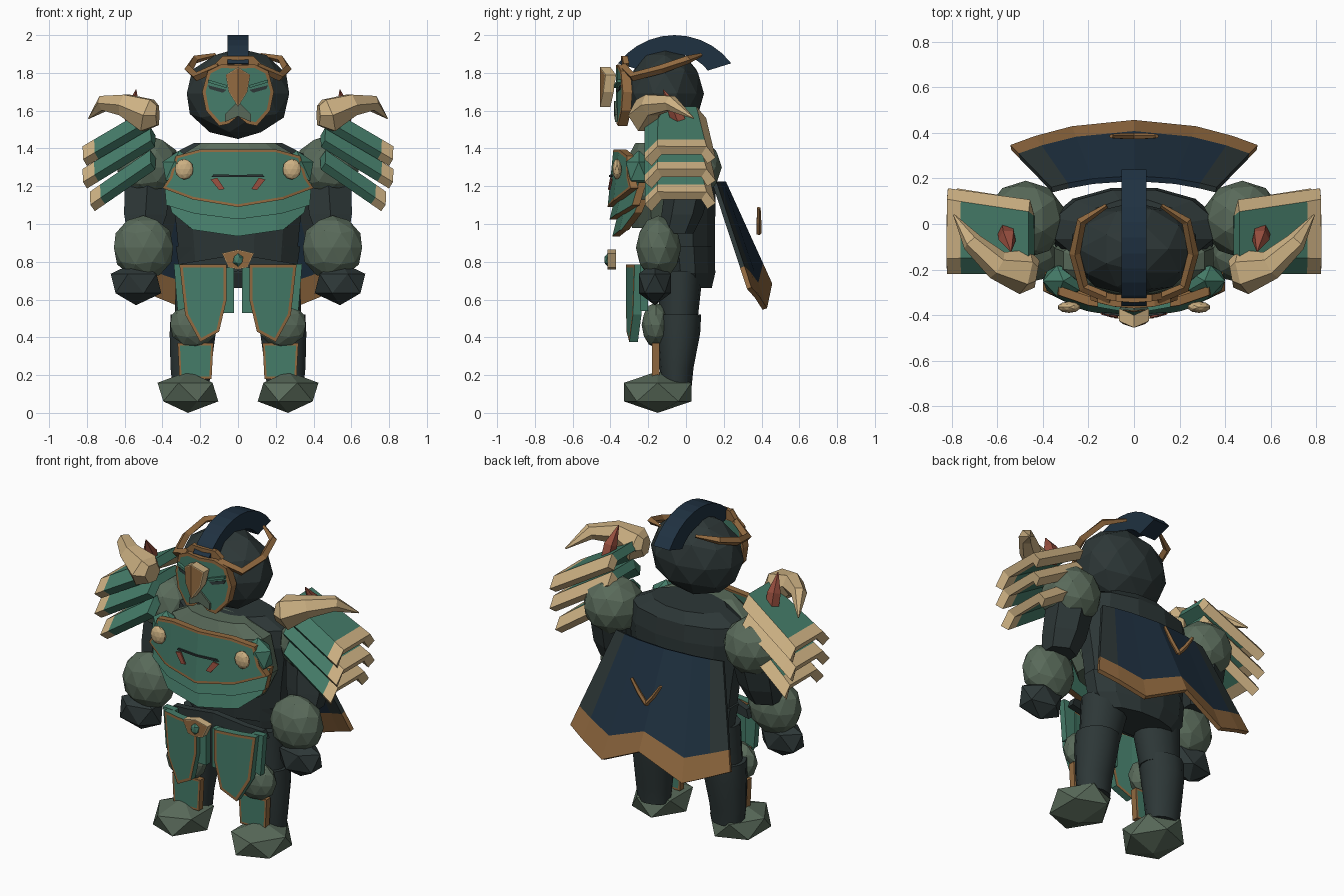
import bpy, bmesh, math
from mathutils import Vector

if "Cube" in bpy.data.objects:
    bpy.data.objects.remove(bpy.data.objects["Cube"], do_unlink=True)


def material(name, *rgb):
    lin = [((c / 255 + 0.055) / 1.055) ** 2.4 for c in rgb] + [1]
    m = bpy.data.materials.new(name)
    m.use_nodes = True
    m.diffuse_color = lin
    m.node_tree.nodes["Principled BSDF"].inputs["Base Color"].default_value = lin
    return m


TEAL = material("teal armour", 69, 124, 105)
GREY = material("grey green", 89, 106, 90)
DARK = material("dark cloth", 45, 55, 55)
NAVY = material("navy cloth", 31, 49, 65)
BRONZE = material("bronze trim", 146, 106, 64)
TAN = material("tan horn", 205, 177, 131)
RED = material("dull red", 150, 78, 62)


def finish(name, bm, mats, sided=False, smooth=False, thick=0):
    """Turn a bmesh into one object, or into a mirrored left and right pair."""
    bmesh.ops.recalc_face_normals(bm, faces=bm.faces[:])
    for side in (("left_", "right_") if sided else ("",)):
        if side == "right_":
            for v in bm.verts:
                v.co.x *= -1
            bmesh.ops.reverse_faces(bm, faces=bm.faces[:])
        me = bpy.data.meshes.new(side + name)
        bm.to_mesh(me)
        for m in mats:
            me.materials.append(m)
        ob = bpy.data.objects.new(side + name, me)
        bpy.context.scene.collection.objects.link(ob)
        if thick:
            mod = ob.modifiers.new("thickness", "SOLIDIFY")
            mod.thickness, mod.offset = thick, 0
        if smooth:
            for p in me.polygons:
                p.use_smooth = len(p.vertices) == 4
    bm.free()


def ball(name, c, r, mat, sub=2, sided=True):
    bm = bmesh.new()
    bmesh.ops.create_icosphere(bm, subdivisions=sub, radius=1)
    bmesh.ops.scale(bm, vec=r, verts=bm.verts[:])
    bmesh.ops.translate(bm, vec=c, verts=bm.verts[:])
    finish(name, bm, [mat], sided)


def loft(name, rings, mat, sided=False, smooth=False):
    bm = bmesh.new()
    rows = [[bm.verts.new(p) for p in ring] for ring in rings]
    n = len(rows[0])
    for a, b in zip(rows, rows[1:]):
        for i in range(n):
            bm.faces.new((a[i], a[(i + 1) % n], b[(i + 1) % n], b[i]))
    bm.faces.new(rows[0])
    bm.faces.new(rows[-1])
    finish(name, bm, [mat], sided, smooth)


def column(name, secs, mat, n=12, sided=False, smooth=False):
    """Stack of level ellipses: z, centre x, centre y, radius x, radius y."""
    ang = [math.tau * (i + 0.5) / n for i in range(n)]
    loft(name, [[(cx + rx * math.cos(a), cy + ry * math.sin(a), z) for a in ang]
                for z, cx, cy, rx, ry in secs], mat, sided, smooth)


def tube(name, path, mat, n=6, sided=True):
    """Tapered tube along points given as x, y, z, radius."""
    pts = [Vector(p[:3]) for p in path]
    rings = []
    for i, p in enumerate(pts):
        q = (pts[min(i + 1, len(pts) - 1)] - pts[max(i - 1, 0)]).to_track_quat("Z", "Y")
        rings.append([p + q @ Vector((math.cos(math.tau * k / n), math.sin(math.tau * k / n), 0)) * path[i][3]
                      for k in range(n)])
    loft(name, rings, mat, sided)


def plate(name, pts, y, depth, mats, rim=0, sided=False, bow=0, lean=0):
    """Front-facing slab from an x, z outline, bowed sideways and leaning back."""
    if not sided:
        pts = pts + [(-x, z) for x, z in reversed(pts) if x > 0]
    low = min(z for x, z in pts)
    bm = bmesh.new()
    face = bm.faces.new([bm.verts.new((x, 0, z)) for x, z in pts])
    face.normal_update()
    if rim:
        ret = bmesh.ops.inset_individual(bm, faces=[face], thickness=rim, use_even_offset=True)
        for f in ret["faces"]:
            f.material_index = 1
    for cut in ((0, 0.2, -0.2) if bow else ()):
        bmesh.ops.bisect_plane(bm, geom=bm.verts[:] + bm.edges[:] + bm.faces[:],
                               plane_co=(cut, 0, 0), plane_no=(1, 0, 0))
    ret = bmesh.ops.extrude_face_region(bm, geom=bm.faces[:])
    for g in ret["geom"]:
        if isinstance(g, bmesh.types.BMVert):
            g.co.y -= depth
    for f in bm.faces:
        ys = [v.co.y for v in f.verts]
        if max(ys) - min(ys) > depth / 2:
            f.material_index = len(mats) - 1
    for v in bm.verts:
        v.co.y += y + bow * v.co.x ** 2 + lean * (v.co.z - low)
    finish(name, bm, mats, sided)


def sheet(name, grid, rule, mats, thick, sided=False):
    """Thick sheet over a grid of points; rule picks the colour per cell."""
    bm = bmesh.new()
    rows = [[bm.verts.new(p) for p in row] for row in grid]
    for i in range(len(rows) - 1):
        for j in range(len(rows[0]) - 1):
            f = bm.faces.new((rows[i][j], rows[i][j + 1], rows[i + 1][j + 1], rows[i + 1][j]))
            f.material_index = rule(i, j)
    finish(name, bm, mats, sided, thick=thick)


ARMOUR = [TEAL, BRONZE]

# Body and legs
column("torso", [(0.8, 0, 0, 0.32, 0.16), (1.0, 0, -0.01, 0.34, 0.17), (1.27, 0, -0.02, 0.38, 0.185),
                 (1.37, 0, -0.02, 0.36, 0.175), (1.43, 0, -0.03, 0.24, 0.14)], DARK)
column("pelvis", [(0.66, 0, 0.02, 0.25, 0.12), (0.74, 0, 0.01, 0.32, 0.15), (0.88, 0, 0, 0.34, 0.16)], DARK)
column("chest", [(0.98, 0, -0.14, 0.27, 0.15), (1.15, 0, -0.15, 0.36, 0.17),
                 (1.36, 0, -0.16, 0.32, 0.15), (1.43, 0, -0.19, 0.2, 0.08)], GREY)
column("thigh", [(0.48, 0.22, -0.04, 0.12, 0.1), (0.75, 0.18, -0.03, 0.15, 0.12)], DARK, 14, True, True)
column("shin", [(0.14, 0.25, -0.05, 0.1, 0.08), (0.24, 0.25, -0.05, 0.11, 0.09),
                (0.42, 0.24, -0.04, 0.125, 0.115), (0.52, 0.23, -0.04, 0.13, 0.12)], DARK, 14, True, True)
ball("foot", (0.265, -0.15, 0.11), (0.18, 0.21, 0.11), GREY, 1)
ball("knee", (0.235, -0.16, 0.465), (0.13, 0.075, 0.12), GREY)
plate("shin_guard", [(0.14, 0.18), (0.31, 0.18), (0.32, 0.37), (0.13, 0.37)], -0.14, 0.04, ARMOUR, 0.012, True)

# Arms
ball("shoulder", (0.475, 0.02, 1.3), (0.175, 0.17, 0.17), GREY)
column("upper_arm", [(0.95, 0.5, -0.05, 0.1, 0.09), (1.05, 0.49, -0.02, 0.13, 0.11),
                     (1.2, 0.48, 0.01, 0.14, 0.12)], DARK, 6, True)
ball("forearm", (0.5, -0.145, 0.875), (0.165, 0.12, 0.17), GREY)
ball("hand", (0.54, -0.165, 0.685), (0.15, 0.1, 0.115), DARK, 1)

# Head, crest and circlet
ball("head", (0, -0.11, 1.69), (0.285, 0.205, 0.24), DARK, 2, False)
arc = [math.radians(37 + 106 * i / 10) for i in range(11)]
loft("crest", [[(x, -0.06 + r * math.cos(a), z + r * math.sin(a)) for x, r, z in
                ((-0.055, 0.22, 1.68), (0.055, 0.22, 1.68), (0.055, 0.375, 1.625), (-0.055, 0.375, 1.625))]
               for a in arc], NAVY)
tube("circlet", [(0.1, -0.33, 1.835, 0.022), (0.22, -0.28, 1.78, 0.024), (0.26, -0.13, 1.82, 0.024),
                 (0.23, 0.01, 1.87, 0.022), (0.12, 0.08, 1.895, 0.01)], BRONZE, 4)
plate("headband", [(0, 1.89), (0.08, 1.89), (0.12, 1.85), (0.1, 1.83), (0, 1.835)], -0.315, 0.03, [BRONZE], bow=1)

# Mask
plate("mask", [(0, 1.84), (0.09, 1.845), (0.16, 1.81), (0.19, 1.7), (0.17, 1.6), (0.1, 1.52), (0.05, 1.53), (0, 1.57)],
      -0.32, 0.05, ARMOUR, 0.018, bow=1)
plate("mask_chin", [(0, 1.65), (0.07, 1.58), (0.07, 1.54), (0, 1.57)], -0.365, 0.015, [GREY], bow=1)
plate("eye_slit", [(0.06, 1.71), (0.16, 1.735), (0.15, 1.715), (0.08, 1.695)], -0.362, 0.009, [DARK], 0, True, 0.8)
plate("brow", [(0.06, 1.735), (0.16, 1.765), (0.16, 1.75), (0.06, 1.72)], -0.36, 0.025, [TEAL], 0, True, 0.8)
plate("beak", [(0, 1.83), (0.065, 1.79), (0.05, 1.7), (0, 1.62)], -0.4, 0.055, [BRONZE, TAN], 0.004, bow=7)

# Layered chest armour
plate("belly_plate", [(0, 1.12), (0.37, 1.13), (0.35, 1.06), (0.24, 0.97), (0, 0.935)],
      -0.35, 0.04, ARMOUR, bow=0.7, lean=0.25)
plate("middle_plate", [(0, 1.21), (0.39, 1.22), (0.38, 1.1), (0.23, 1.055), (0, 1.025)],
      -0.365, 0.04, ARMOUR, bow=0.7, lean=0.25)
plate("breast_plate", [(0, 1.395), (0.2, 1.395), (0.33, 1.36), (0.36, 1.25), (0.4, 1.19), (0.24, 1.13), (0, 1.09)],
      -0.375, 0.04, ARMOUR, 0.014, bow=0.7, lean=0.1)
plate("breast_mark", [(0.07, 1.185), (0.1, 1.18), (0.145, 1.235), (0.11, 1.245)],
      -0.408, 0.009, [RED], 0, True, 0.7, 0.1)
plate("breast_line", [(0, 1.26), (0.13, 1.262), (0.14, 1.25), (0, 1.25)], -0.399, 0.009, [DARK], bow=0.7)
ball("stud", (0.285, -0.365, 1.29), (0.05, 0.025, 0.055), TAN)
ball("collar_guard", (0.31, -0.25, 1.28), (0.1, 0.08, 0.11), TEAL, 1)

# Waist armour
plate("hip_guard", [(0.06, 0.785), (0.31, 0.785), (0.28, 0.52), (0.2, 0.375), (0.1, 0.43), (0.06, 0.6)],
      -0.275, 0.045, ARMOUR + [TEAL], 0.016, True, bow=0.5)
plate("inner_strip", [(0.02, 0.77), (0.08, 0.77), (0.08, 0.53), (0.02, 0.53)], -0.24, 0.04, [TEAL], 0, True)
plate("outer_strip", [(0.26, 0.785), (0.34, 0.79), (0.32, 0.54), (0.26, 0.56)], -0.2, 0.04, [TEAL], 0, True)
plate("waist_band", [(0, 0.84), (0.3, 0.79), (0.32, 0.74), (0, 0.75)], -0.2, 0.04, [DARK], bow=0.5)
plate("buckle", [(0, 0.865), (0.085, 0.845), (0.05, 0.77), (0, 0.76)], -0.37, 0.045, [BRONZE, TAN], 0.004)
ball("buckle_gem", (0, -0.415, 0.81), (0.03, 0.02, 0.035), TEAL, 1, False)

# Shoulder plates, each arched and sloping outwards, wider at the outer end
arch = [(-0.2, -0.065), (-0.14, 0), (0.095, 0), (0.135, -0.055)]
for label, xo, zi, zo in (("upper", 0.81, 1.6, 1.39), ("middle", 0.81, 1.49, 1.27), ("lower", 0.77, 1.37, 1.15)):
    grid = [[(0.45 + (xo - 0.45) * u, y - 0.05 * (1 - u) * (y > 0), zi + (zo - zi) * u + dz) for y, dz in arch]
            for u in (0, 0.83, 1)]
    sheet(label + "_shoulder_plate", grid, lambda i, j: int(i == 1 or j == 2), [TEAL, TAN], 0.055, True)
tube("shoulder_horn", [(0.425, -0.22, 1.575, 0.06), (0.48, -0.21, 1.575, 0.1), (0.6, -0.18, 1.63, 0.065),
                       (0.71, -0.08, 1.64, 0.045), (0.79, 0.04, 1.56, 0.004)], TAN)
tube("shoulder_spike", [(0.56, -0.03, 1.52, 0.04), (0.555, -0.06, 1.61, 0.04), (0.54, -0.12, 1.71, 0.003)], RED, 5)

# Cape with dark sides and a scalloped bronze hem
grid = [[], [], []]
for f in (-1, -0.8, -0.5, 0, 0.5, 0.8, 1):
    hem = 0.68 - 0.26 * abs(f) if abs(f) <= 0.5 else 0.55 + 0.22 * (abs(f) - 0.5)
    top = Vector((f * 0.36, 0.2 - 0.05 * f * f, 1.22))
    bottom = Vector((f * 0.54, 0.445 - 0.11 * f * f, hem))
    for row, t in zip(grid, (0, 0.8, 1)):
        row.append(top.lerp(bottom, t))
sheet("cape", grid, lambda i, j: 2 if i else int(j in (0, 5)), [NAVY, DARK, BRONZE], 0.025)
tube("cape_chevron", [(0, 0.385, 0.95, 0.014), (0.05, 0.385, 1.01, 0.014), (0.1, 0.385, 1.085, 0.01)], BRONZE, 5)
